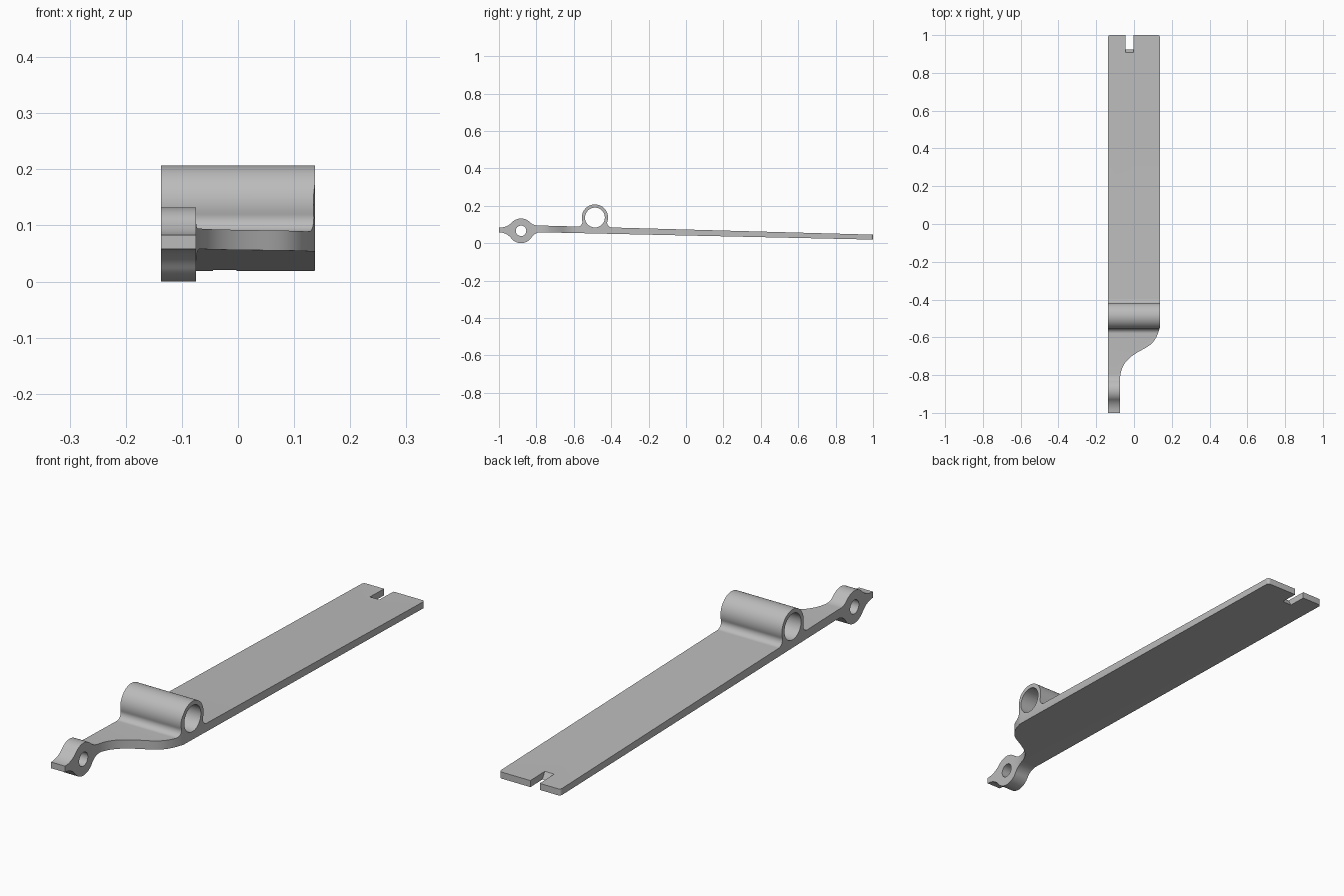
import bpy
import bmesh
from math import sin, cos, pi, atan2, sqrt
from mathutils import Vector
from mathutils.geometry import interpolate_bezier

if "Cube" in bpy.data.objects:
    bpy.data.objects.remove(bpy.data.objects["Cube"])

grey = bpy.data.materials.new("satin grey")
grey.use_nodes = True
grey.diffuse_color = (0.5, 0.5, 0.5, 1)
grey.node_tree.nodes["Principled BSDF"].inputs["Base Color"].default_value = (0.5, 0.5, 0.5, 1)

LUG, LUG_R = (-0.882, 0.066), 0.066
TUBE, TUBE_R = (-0.487, 0.137), 0.07
HALF = 0.1375


def prism(name, points, push):
    """Closed solid from a flat outline, extruded along push."""
    bm = bmesh.new()
    face = bm.faces.new([bm.verts.new(p) for p in points])
    ext = bmesh.ops.extrude_face_region(bm, geom=[face])
    bmesh.ops.translate(bm, vec=push, verts=[v for v in ext["geom"] if isinstance(v, bmesh.types.BMVert)])
    bmesh.ops.recalc_face_normals(bm, faces=bm.faces)
    mesh = bpy.data.meshes.new(name)
    bm.to_mesh(mesh)
    bm.free()
    mesh.materials.append(grey)
    obj = bpy.data.objects.new(name, mesh)
    bpy.context.collection.objects.link(obj)
    return obj


def side_prism(name, outline, x0, x1):
    return prism(name, [(x0, y, z) for y, z in outline], (x1 - x0, 0, 0))


def arc(c, r, a, b, up=1, n=16):
    """Arc with angles measured from the up direction."""
    steps = [a + (b - a) * i / n for i in range(n + 1)]
    return [(c[0] + r * sin(t), c[1] + up * r * cos(t)) for t in steps]


def hump(c, r, up, left, right):
    """Round boss blended into a level on each side; left/right are (level, fillet radius)."""
    ends = []
    for side, (level, f) in ((-1, left), (1, right)):
        dz = level + up * f - c[1]
        dy = side * sqrt((r + f) ** 2 - dz ** 2)
        ends.append(((c[0] + dy, c[1] + dz), f, atan2(dy, up * dz)))
    (fl, rl, pl), (fr, rr, pr) = ends
    return (arc(fl, rl, pi, pl + pi, up) + arc(c, r, pl, pr, up, 48)[1:-1]
            + arc(fr, rr, pr - pi, -pi, up))


def top(y):
    return 0.073 - 0.0275 * y


def bottom(y):
    return 0.041 - 0.022 * y


# side profile: tip, lug, tube and tapering blade
upper = hump(LUG, LUG_R, 1, (0.083, 0.095), (top(-0.79), 0.06))
upper += hump(TUBE, TUBE_R, 1, (top(-0.58), 0.025), (top(-0.395), 0.025))
lower = hump(LUG, LUG_R, -1, (0.058, 0.083), (bottom(-0.78), 0.06))
profile = ([(-1, 0.083)] + upper + [(1.1, top(1.1)), (1.1, bottom(1.1))]
           + lower[::-1] + [(-1, 0.058)])
lever = side_prism("lever", profile, -0.2, 0.2)

# plan outline: rounded back corners and the S-shaped neck
corner = 0.012
plan = [(-HALF, -1.1)]
plan += arc((-HALF + corner, 1 - corner), corner, -pi / 2, 0, n=6)
plan += arc((HALF - corner, 1 - corner), corner, 0, pi / 2, n=6)
neck = ((HALF, -0.545), (0.115, -0.635), (0.08, -0.645), (0.03, -0.673),
        (-0.045, -0.715), (-0.075, -0.755), (-0.075, -0.84))
knots = [Vector((x, y, 0)) for x, y in neck]
curve = interpolate_bezier(*knots[:4], 20) + interpolate_bezier(*knots[3:], 20)[1:]
plan += [(p.x, p.y) for p in curve] + [(-0.075, -1.1)]
plan_cutter = prism("plan_cutter", [(x, y, -0.1) for x, y in plan], (0, 0, 0.5))

# bores and the slot with its slanted end
pin_hole = side_prism("pin_hole_cutter", arc(LUG, 0.028, 0, 2 * pi, n=40)[:-1], -0.3, 0.3)
tube_bore = side_prism("tube_bore_cutter", arc(TUBE, 0.053, 0, 2 * pi, n=56)[:-1], -0.3, 0.3)
slot = side_prism("slot_cutter", [(0.907, 0.05), (0.925, 0.018), (0.925, -0.1), (1.2, -0.1),
                                  (1.2, 0.2), (0.907, 0.2)], -0.045, -0.003)

for cutter, op in ((plan_cutter, "INTERSECT"), (pin_hole, "DIFFERENCE"),
                   (tube_bore, "DIFFERENCE"), (slot, "DIFFERENCE")):
    mod = lever.modifiers.new(cutter.name, "BOOLEAN")
    mod.object, mod.operation, mod.solver = cutter, op, "EXACT"

# bake the cuts and remove the cutters
bpy.context.view_layer.objects.active = lever
lever.select_set(True)
for mod in list(lever.modifiers):
    bpy.ops.object.modifier_apply(modifier=mod.name)
for cutter in (plan_cutter, pin_hole, tube_bore, slot):
    bpy.data.objects.remove(cutter)
bpy.ops.object.shade_smooth_by_angle(angle=pi / 6)
